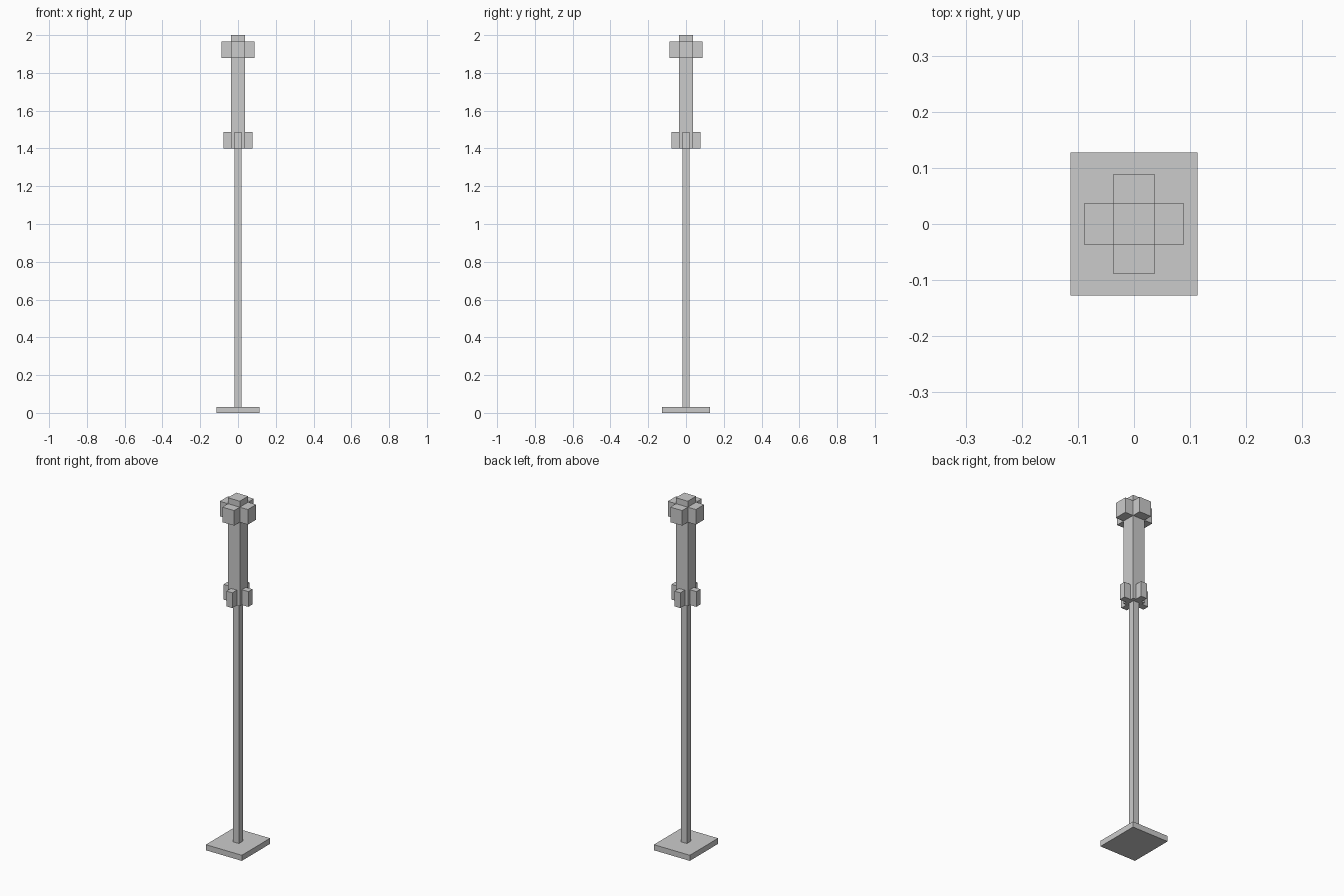
import bpy

if "Cube" in bpy.data.objects:
    bpy.data.objects.remove(bpy.data.objects["Cube"])


def box(name, size, z0, z1, x=0.0, y=0.0):
    """Axis-aligned box spanning z0..z1, centred on x, y."""
    bpy.ops.mesh.primitive_cube_add(size=1, location=(x, y, (z0 + z1) / 2))
    ob = bpy.context.object
    ob.name = name
    ob.scale = (size[0], size[1], z1 - z0)
    bpy.ops.object.transform_apply(location=False, rotation=False, scale=True)
    return ob


def four_blocks(name, inner, outer, width, z0, z1):
    """Four blocks standing out from the sides of the shaft."""
    depth, mid = outer - inner, (inner + outer) / 2
    for side, dx, dy in (("front", 0, -1), ("right", 1, 0),
                         ("back", 0, 1), ("left", -1, 0)):
        size = (depth, width) if dx else (width, depth)
        box(f"{name}_{side}", size, z0, z1, dx * mid, dy * mid)


SHAFT = 0.0375  # half width of the upper shaft

# Base plate and slim pole
box("base_plate", (0.227, 0.255), 0.0, 0.032)
box("pole", (0.037, 0.037), 0.032, 1.40)

# Thick upper shaft
box("upper_shaft", (2 * SHAFT, 2 * SHAFT), 1.40, 2.0)

# Narrow blocks at the shaft bottom, wide blocks near its top
four_blocks("lower_block", SHAFT, 0.078, 0.037, 1.40, 1.487)
four_blocks("upper_block", SHAFT, 0.0885, 2 * SHAFT, 1.88, 1.966)
